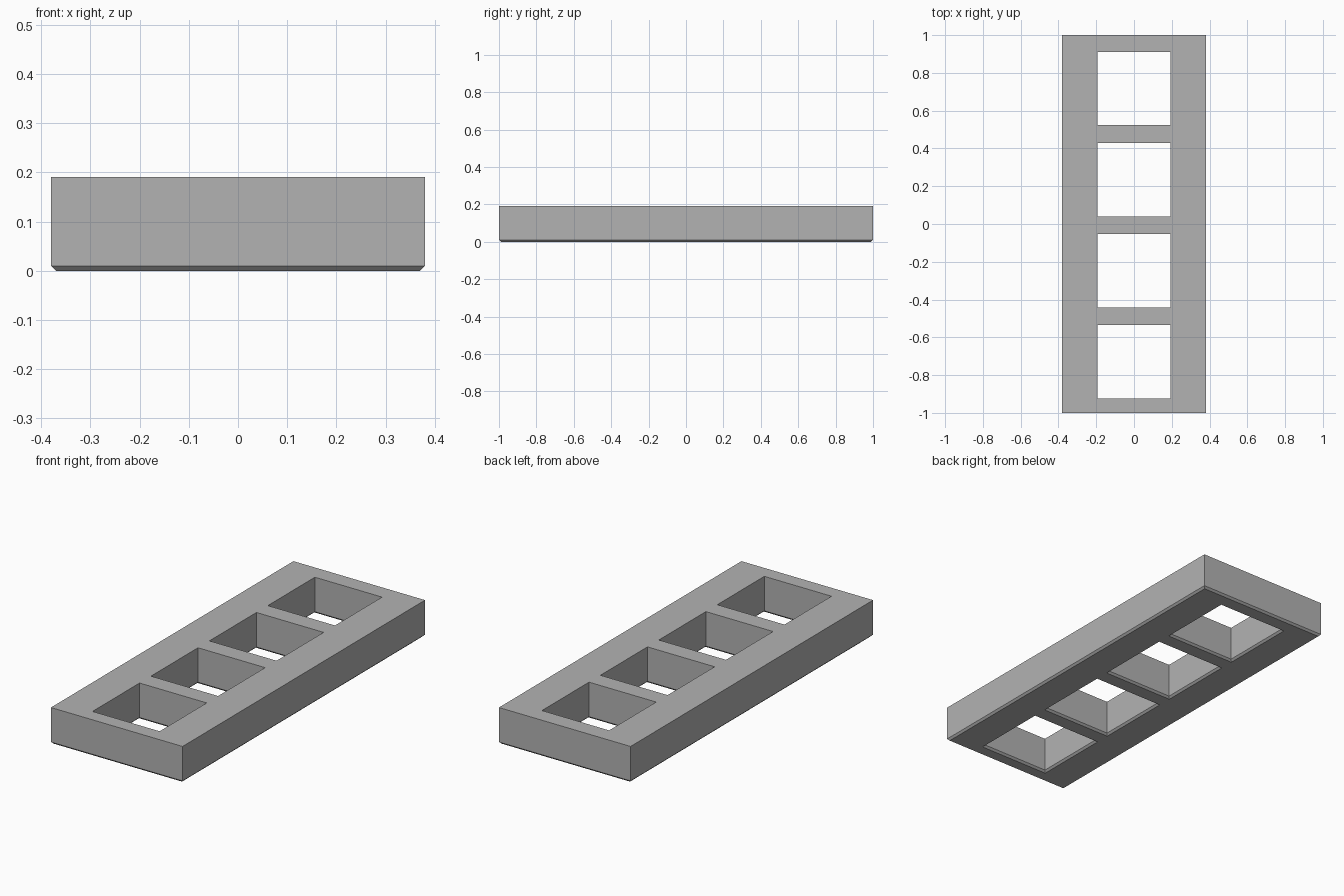
import bpy
import bmesh

old = bpy.data.objects.get("Cube")
if old:
    bpy.data.objects.remove(old)

# Plain grey
grey = bpy.data.materials.new("grey")
grey.use_nodes = True
colour = (0.45, 0.45, 0.45, 1)
grey.diffuse_color = colour
grey.node_tree.nodes["Principled BSDF"].inputs["Base Color"].default_value = colour

HEIGHT, CHAMFER = 0.19, 0.01


def loft(bm, cy, sections):
    """Closed solid through rectangles of (half width, half length, height)."""
    rings = []
    for hx, hy, z in sections:
        rings.append([bm.verts.new((sx * hx, cy + sy * hy, z))
                      for sx, sy in ((-1, -1), (1, -1), (1, 1), (-1, 1))])
    bm.faces.new(rings[0][::-1])
    bm.faces.new(rings[-1])
    for low, high in zip(rings, rings[1:]):
        for i in range(4):
            j = (i + 1) % 4
            bm.faces.new((low[i], low[j], high[j], high[i]))


def add_object(name, bm):
    mesh = bpy.data.meshes.new(name)
    bm.to_mesh(mesh)
    bm.free()
    mesh.materials.append(grey)
    obj = bpy.data.objects.new(name, mesh)
    bpy.context.collection.objects.link(obj)
    return obj


# Slab with a chamfered underside
bm = bmesh.new()
loft(bm, 0, [(0.38 - CHAMFER, 1 - CHAMFER, 0), (0.38, 1, CHAMFER), (0.38, 1, HEIGHT)])
frame = add_object("frame", bm)

# Four square openings, flared at the underside
bm = bmesh.new()
half = 0.194
for i in range(4):
    loft(bm, 0.717 - 0.482 * i, [(half + 2 * CHAMFER, half + 2 * CHAMFER, -CHAMFER),
                                 (half, half, CHAMFER),
                                 (half, half, HEIGHT + 0.1)])
cutter = add_object("opening_cutter", bm)
cutter.hide_render = True
cutter.hide_viewport = True

cut = frame.modifiers.new("openings", 'BOOLEAN')
cut.operation = 'DIFFERENCE'
cut.solver = 'EXACT'
cut.object = cutter
